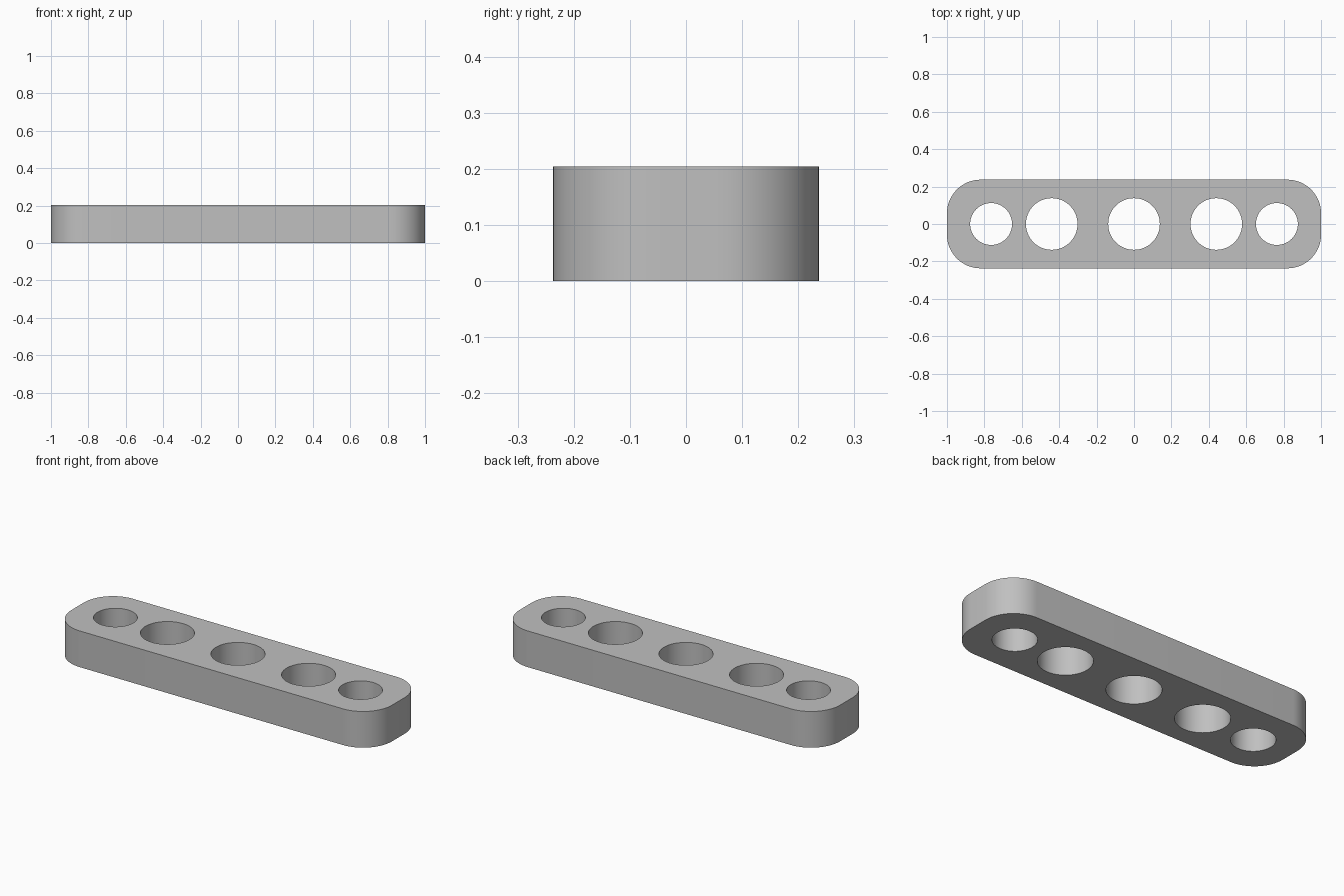
import bpy
import bmesh

cube = bpy.data.objects.get("Cube")
if cube:
    bpy.data.objects.remove(cube, do_unlink=True)

LENGTH, WIDTH, HEIGHT = 2.0, 0.474, 0.204
CORNER_RADIUS = 0.18
HOLES = [(0.0, 0.138), (0.44, 0.138), (0.764, 0.112)]  # offset from centre, radius

grey = bpy.data.materials.new("light_grey")
grey.use_nodes = True
colour = (0.527, 0.527, 0.527, 1)
grey.diffuse_color = colour
grey.node_tree.nodes["Principled BSDF"].inputs["Base Color"].default_value = colour

# Bar with rounded vertical corners
bm = bmesh.new()
bmesh.ops.create_cube(bm, size=1)
for v in bm.verts:
    v.co.x *= LENGTH
    v.co.y *= WIDTH
    v.co.z = (v.co.z + 0.5) * HEIGHT
uprights = [e for e in bm.edges if abs(e.verts[0].co.z - e.verts[1].co.z) > 0.1]
bmesh.ops.bevel(bm, geom=uprights, offset=CORNER_RADIUS, segments=16,
                profile=0.5, affect='EDGES')
mesh = bpy.data.meshes.new("perforated_bar")
bm.to_mesh(mesh)
bm.free()
mesh.materials.append(grey)
bar = bpy.data.objects.new("perforated_bar", mesh)
bpy.context.collection.objects.link(bar)


# Round through holes
def drill(x, radius):
    bpy.ops.mesh.primitive_cylinder_add(vertices=64, radius=radius, depth=HEIGHT * 2,
                                        location=(x, 0, HEIGHT / 2))
    cutter = bpy.context.object
    cutter.name = "hole_cutter"
    cutter.hide_render = True
    cutter.data.materials.append(grey)
    cut = bar.modifiers.new("hole", 'BOOLEAN')
    cut.operation = 'DIFFERENCE'
    cut.solver = 'EXACT'
    cut.object = cutter
    bpy.context.view_layer.objects.active = bar
    bpy.ops.object.modifier_apply(modifier=cut.name)
    bpy.data.objects.remove(cutter, do_unlink=True)


for offset, radius in HOLES:
    for x in sorted({-offset, offset}):
        drill(x, radius)

# Smooth walls with sharp rims
bpy.ops.object.select_all(action='DESELECT')
bar.select_set(True)
bpy.context.view_layer.objects.active = bar
bpy.ops.object.shade_smooth_by_angle(angle=0.6)
